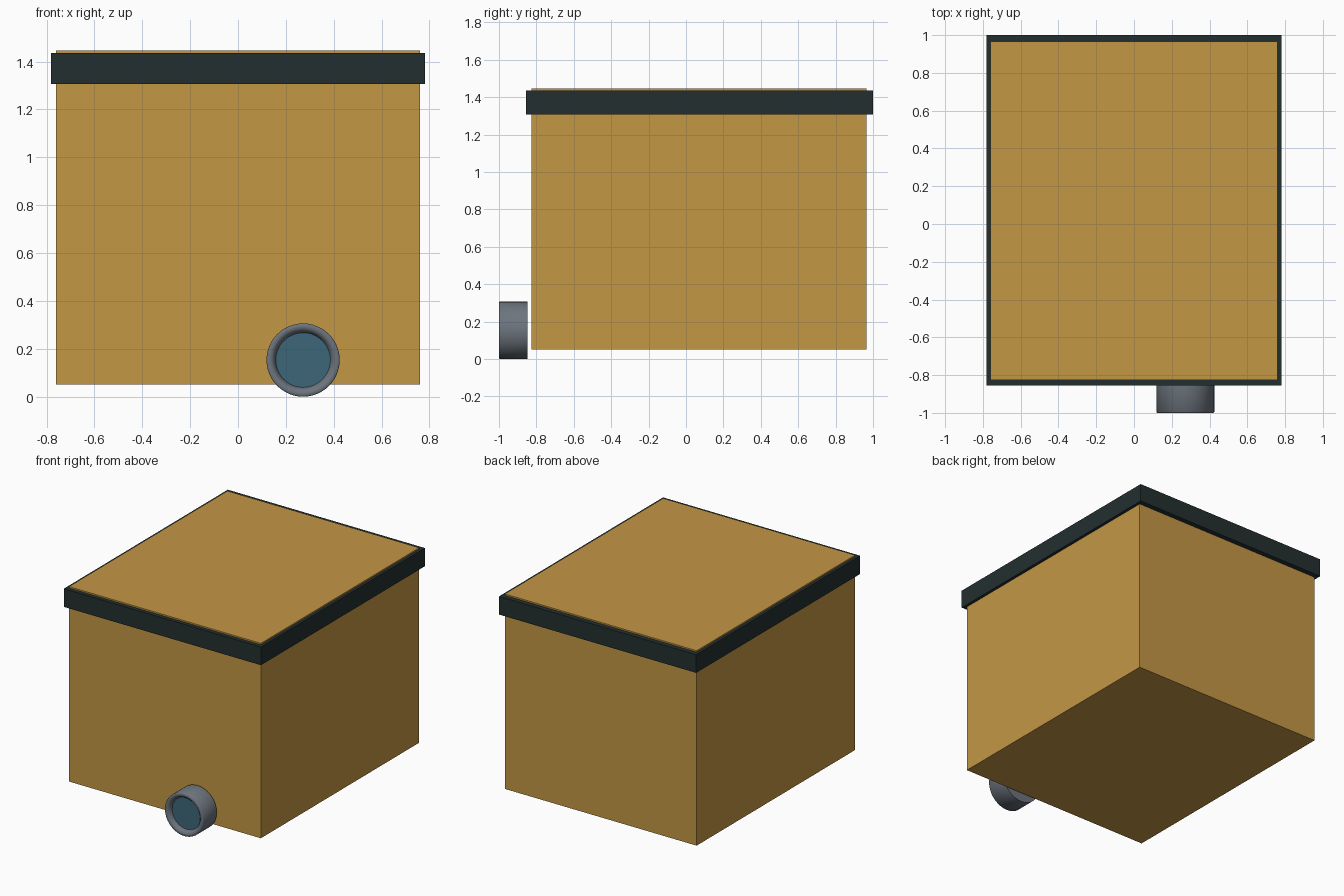
import bpy, bmesh, math
from mathutils import Matrix, Vector

if "Cube" in bpy.data.objects:
    bpy.data.objects.remove(bpy.data.objects["Cube"], do_unlink=True)


def material(name, rgb):
    m = bpy.data.materials.new(name)
    m.use_nodes = True
    m.diffuse_color = (*rgb, 1)
    m.node_tree.nodes["Principled BSDF"].inputs["Base Color"].default_value = (*rgb, 1)
    return m


TAN = material("tan", (0.55, 0.31, 0.06))
DARK = material("dark green grey", (0.017, 0.028, 0.028))
GREY = material("steel grey", (0.15, 0.175, 0.205))
TEAL = material("teal glass", (0.048, 0.135, 0.19))


def finish(bm, name, mats):
    bmesh.ops.recalc_face_normals(bm, faces=bm.faces)
    mesh = bpy.data.meshes.new(name)
    bm.to_mesh(mesh)
    bm.free()
    for m in mats:
        mesh.materials.append(m)
    ob = bpy.data.objects.new(name, mesh)
    bpy.context.collection.objects.link(ob)
    return ob


def box(name, low, high, mat):
    low, high = Vector(low), Vector(high)
    bm = bmesh.new()
    bmesh.ops.create_cube(bm, size=1, matrix=Matrix.Translation((low + high) / 2)
                          @ Matrix.Diagonal((*(high - low), 1)))
    return finish(bm, name, [mat])


# Main case and the band around its top
box("case_body", (-0.76, -0.827, 0.05), (0.76, 0.965, 1.446), TAN)
box("top_band", (-0.781, -0.856, 1.306), (0.781, 1.0, 1.436), DARK)

# Round barrel on the front: turned profile (radius, y) with a glass face
profile = [(0.153, -0.847), (0.153, -0.996), (0.149, -1.0),
           (0.132, -1.0), (0.12, -0.988), (0.114, -0.97)]
SIDES = 48
bm = bmesh.new()
rings = []
for r, y in profile:
    angles = [2 * math.pi * i / SIDES for i in range(SIDES)]
    rings.append([bm.verts.new((0.272 + r * math.cos(a), y, 0.153 + r * math.sin(a)))
                  for a in angles])
for a, b in zip(rings, rings[1:]):
    for i in range(SIDES):
        j = (i + 1) % SIDES
        bm.faces.new((a[i], a[j], b[j], b[i]))
bm.faces.new(rings[0])
bm.faces.new(rings[-1]).material_index = 1
barrel = finish(bm, "front_barrel", [GREY, TEAL])
bpy.ops.object.select_all(action="DESELECT")
barrel.select_set(True)
bpy.context.view_layer.objects.active = barrel
bpy.ops.object.shade_smooth_by_angle(angle=math.radians(50))
